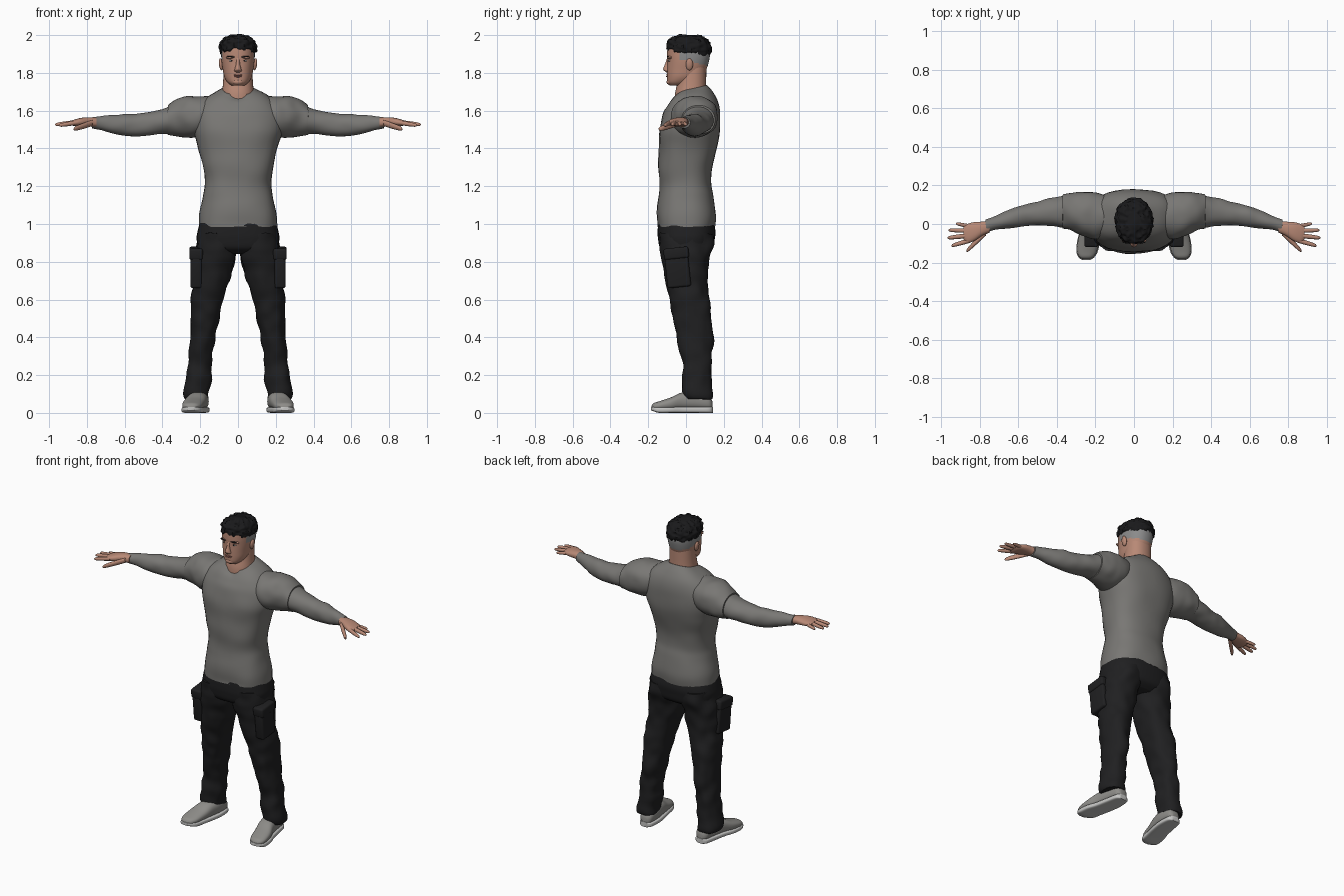
import bpy
import bmesh
from math import sin, cos, pi, radians, copysign
from mathutils import Vector, Matrix, noise

cube = bpy.data.objects.get("Cube")
if cube:
    bpy.data.objects.remove(cube, do_unlink=True)

parts = []


def material(name, red, green, blue):
    mat = bpy.data.materials.new(name)
    mat.use_nodes = True
    color = (red, green, blue, 1)
    mat.diffuse_color = color
    shader = mat.node_tree.nodes["Principled BSDF"]
    shader.inputs["Base Color"].default_value = color
    shader.inputs["Roughness"].default_value = 0.8
    return mat


shirt_grey = material("shirt grey", .19, .185, .175)
trouser_black = material("trouser black", .014, .014, .015)
hair_black = material("hair black", .01, .01, .011)
skin = material("skin", .48, .25, .18)
fade_grey = material("shaved hair grey", .26, .26, .26)
shoe_grey = material("shoe grey", .27, .265, .25)
sole_light = material("sole light grey", .55, .55, .54)
lip_color = material("lip", .3, .12, .1)
eye_white = material("eye white", .6, .58, .55)


def finish(name, bm, mats, mirror):
    bmesh.ops.recalc_face_normals(bm, faces=bm.faces)
    mesh = bpy.data.meshes.new(name)
    bm.to_mesh(mesh)
    bm.free()
    for mat in mats:
        mesh.materials.append(mat)
    obj = bpy.data.objects.new(name, mesh)
    bpy.context.collection.objects.link(obj)
    if mirror:
        modifier = obj.modifiers.new("Mirror", "MIRROR")
        modifier.use_mirror_merge = False
    parts.append(obj)
    return obj


def smooth_stations(stations, steps=5):
    """Run a smooth spline through the cross-section sizes."""
    rows = [Vector(tuple(s) + (0,) * (6 - len(s))) for s in stations]
    rows = [rows[0]] + rows + [rows[-1]]
    result = []
    for a, b, c, d in zip(rows, rows[1:], rows[2:], rows[3:]):
        for i in range(steps):
            t = i / steps
            result.append(b + (c - a) * t / 2 + (a - b * 2.5 + c * 2 - d / 2) * t * t
                          + (b * 3 - c * 3 + d - a) * t ** 3 / 2)
    return result + [rows[-1]]


def loft(name, mats, axis, stations, power=2.2, mirror=False, wrinkle=0, grain=12, sides=36):
    """Skin ovals along an axis; station: position, u low, u high, v low, v high, front drop."""
    bm = bmesh.new()
    rings = []
    for pos, u0, u1, v0, v1, drop in smooth_stations(stations):
        ring = []
        for i in range(sides):
            angle = 2 * pi * i / sides
            c, s = cos(angle), sin(angle)
            u = (u0 + u1) / 2 + (u1 - u0) / 2 * copysign(abs(c) ** (2 / power), c)
            v = (v0 + v1) / 2 + (v1 - v0) / 2 * copysign(abs(s) ** (2 / power), s)
            along = pos - drop * (1 - max(0, (1 + s) / 2) ** .4)
            point = {"x": (along, u, v), "y": (u, along, v), "z": (u, v, along)}[axis]
            ring.append(bm.verts.new(point))
        rings.append(ring)
    for low, high in zip(rings, rings[1:]):
        for i in range(sides):
            j = (i + 1) % sides
            bm.faces.new((low[i], low[j], high[j], high[i]))
    bm.faces.new(rings[0])
    bm.faces.new(rings[-1])
    # Cloth folds and hair tufts
    if wrinkle:
        bm.normal_update()
        bmesh.ops.recalc_face_normals(bm, faces=bm.faces)
        moves = [v.normal * wrinkle * noise.noise(v.co * grain) for v in bm.verts]
        for vert, move in zip(bm.verts, moves):
            vert.co += move
    return finish(name, bm, mats, mirror)


def blob(name, mat, center, size, mirror=False, tilt=0):
    bm = bmesh.new()
    bmesh.ops.create_uvsphere(bm, u_segments=20, v_segments=12, radius=1)
    place = Matrix.Translation(center) @ Matrix.Rotation(radians(tilt), 4, "Y")
    bm.transform(place @ Matrix.Diagonal((*size, 1)))
    return finish(name, bm, [mat], mirror)


def box(name, mat, center, size, tilt):
    bm = bmesh.new()
    bmesh.ops.create_cube(bm, size=1)
    bm.transform(Matrix.Diagonal((*size, 1)))
    bmesh.ops.bevel(bm, geom=bm.edges[:], offset=.012, segments=3, affect="EDGES", profile=.5)
    bm.transform(Matrix.Translation(center) @ Matrix.Rotation(radians(tilt), 4, "X"))
    return finish(name, bm, [mat], True)


def finger(name, start, end, radius):
    start, end = Vector(start), Vector(end)
    stations = []
    for t, scale in ((0, 1), (.4, 1), (.8, .85), (.95, .6), (1, .2)):
        x, y, z = start.lerp(end, t)
        r = radius * scale
        stations.append((x, y - r, y + r, z - r, z + r))
    loft(name, [skin], "x", stations, 2, True, sides=14)


# Shirt body with a dipped neckline
loft("shirt_body", [shirt_grey], "z", [
    (.985, -.207, .207, -.152, .152), (1.05, -.203, .203, -.155, .158),
    (1.15, -.186, .186, -.145, .143), (1.22, -.176, .176, -.14, .135),
    (1.32, -.19, .19, -.145, .145), (1.42, -.215, .215, -.145, .17),
    (1.5, -.238, .238, -.14, .18), (1.58, -.235, .235, -.122, .18),
    (1.65, -.2, .2, -.1, .165, .03), (1.7, -.145, .145, -.082, .14, .055),
    (1.735, -.085, .085, -.065, .11, .08)], 2.4, wrinkle=.006, grain=9)

# Long sleeves, with a short shoulder sleeve lying over them
loft("long_sleeves", [shirt_grey], "x", [
    (.2, -.06, .15, 1.47, 1.66), (.3, -.03, .15, 1.47, 1.65),
    (.4, -.015, .142, 1.477, 1.608), (.5, -.01, .118, 1.465, 1.588),
    (.6, -.015, .092, 1.465, 1.582), (.7, -.03, .052, 1.487, 1.574),
    (.77, -.048, .022, 1.508, 1.566)], 2, True, wrinkle=.006, grain=16)
loft("shoulder_sleeves", [shirt_grey], "x", [
    (.13, -.06, .14, 1.5, 1.67), (.2, -.078, .165, 1.465, 1.678),
    (.27, -.06, .168, 1.46, 1.677), (.33, -.03, .162, 1.465, 1.66),
    (.37, -.022, .154, 1.473, 1.628)], 2.1, True, wrinkle=.006, grain=16)

# Hands
loft("palms", [skin], "x", [
    (.75, -.045, .015, 1.512, 1.562), (.79, -.062, .012, 1.516, 1.565),
    (.83, -.088, .01, 1.517, 1.562), (.865, -.098, 0, 1.518, 1.553),
    (.885, -.08, -.015, 1.525, 1.545)], 2.3, True)
finger("index_fingers", (.85, -.085, 1.537), (.948, -.113, 1.522), .012)
finger("middle_fingers", (.86, -.06, 1.538), (.968, -.072, 1.526), .012)
finger("ring_fingers", (.86, -.035, 1.537), (.963, -.032, 1.526), .011)
finger("little_fingers", (.85, -.012, 1.535), (.925, .002, 1.525), .01)
finger("thumbs", (.77, -.045, 1.535), (.87, -.14, 1.502), .016)

# Trousers
loft("trouser_hips", [trouser_black], "z", [
    (.84, -.15, .15, -.09, .1), (.87, -.205, .205, -.135, .14),
    (.92, -.219, .219, -.148, .152), (.96, -.214, .214, -.15, .156),
    (1.005, -.203, .203, -.148, .148)], 2.5)
loft("trouser_legs", [trouser_black], "z", [
    (.075, .155, .28, -.008, .138), (.1, .151, .285, -.018, .141),
    (.2, .147, .276, -.018, .135), (.3, .135, .263, -.03, .138),
    (.4, .118, .256, -.05, .14), (.5, .1, .252, -.068, .133),
    (.6, .078, .245, -.085, .123), (.7, .045, .236, -.105, .115),
    (.8, .016, .232, -.125, .125), (.87, .004, .224, -.138, .14),
    (.95, .004, .208, -.14, .148)], 2.3, True, wrinkle=.014, grain=14)
box("cargo_pockets", trouser_black, (.222, -.045, .765), (.06, .125, .2), 6)
box("pocket_flaps", trouser_black, (.222, -.052, .845), (.072, .133, .06), 6)

# Shoes, toes turned out, on light soles
shoe = [(.14, .18, .22, .02, .06), (.12, .16, .24, .015, .09),
        (.05, .155, .255, .015, .11), (-.02, .165, .27, .015, .108),
        (-.08, .178, .29, .014, .082), (-.14, .192, .295, .014, .062),
        (-.17, .21, .285, .015, .052), (-.183, .23, .265, .02, .038)]
loft("shoe_uppers", [shoe_grey], "y", shoe, 2.4, True)
loft("shoe_soles", [sole_light], "y",
     [(y * 1.015, low - .004, high + .004, max(0, -y - .14) * .3, .032)
      for y, low, high, bottom, top in shoe], 4, True)

# Neck and head
loft("neck", [skin], "z", [
    (1.62, -.09, .09, -.06, .105), (1.69, -.085, .085, -.058, .108),
    (1.75, -.079, .079, -.045, .107), (1.84, -.075, .075, -.03, .108)])
head = loft("head", [skin, fade_grey], "z", [
    (1.733, -.035, .035, -.086, .0), (1.75, -.056, .056, -.098, .035),
    (1.78, -.073, .073, -.1, .08), (1.82, -.081, .081, -.1, .108),
    (1.86, -.087, .087, -.099, .121), (1.9, -.089, .089, -.1, .127),
    (1.94, -.087, .087, -.095, .12), (1.97, -.07, .07, -.07, .1),
    (1.985, -.03, .03, -.03, .06)], 2.2, sides=48)
for face in head.data.polygons:
    spot = face.center
    if spot.y > -.035 and spot.z > 1.865 - .25 * spot.y:
        face.material_index = 1
loft("hair", [hair_black], "z", [
    (1.893, -.088, .088, -.097, .126, -.035), (1.905, -.094, .094, -.102, .132, -.033),
    (1.935, -.096, .096, -.103, .134, -.02), (1.965, -.09, .09, -.098, .122, -.005),
    (1.986, -.07, .07, -.075, .098), (1.998, -.035, .035, -.035, .06)],
    2.2, wrinkle=.012, grain=55, sides=64)

# Face
loft("nose", [skin], "z", [
    (1.803, -.012, .012, -.105, -.08), (1.812, -.02, .02, -.116, -.08),
    (1.822, -.017, .017, -.121, -.08), (1.85, -.01, .01, -.11, -.08),
    (1.88, -.012, .012, -.1, -.08)], 2, sides=20)
blob("chin", skin, (0, -.085, 1.752), (.03, .018, .016))
blob("upper_lip", lip_color, (0, -.096, 1.789), (.024, .009, .004))
blob("lower_lip", lip_color, (0, -.096, 1.781), (.02, .009, .005))
blob("brow_ridges", skin, (.034, -.084, 1.883), (.03, .016, .009), True, 5)
blob("eyebrows", hair_black, (.035, -.095, 1.885), (.024, .006, .004), True, -6)
blob("eyes", eye_white, (.034, -.086, 1.864), (.014, .008, .005), True)
blob("irises", hair_black, (.034, -.092, 1.864), (.005, .003, .005), True)
blob("ears", skin, (.09, .018, 1.845), (.011, .019, .032), True, 8)

# Smooth shading with sharp hems and edges
for obj in parts:
    obj.select_set(True)
bpy.context.view_layer.objects.active = parts[0]
bpy.ops.object.shade_smooth_by_angle(angle=radians(45))
